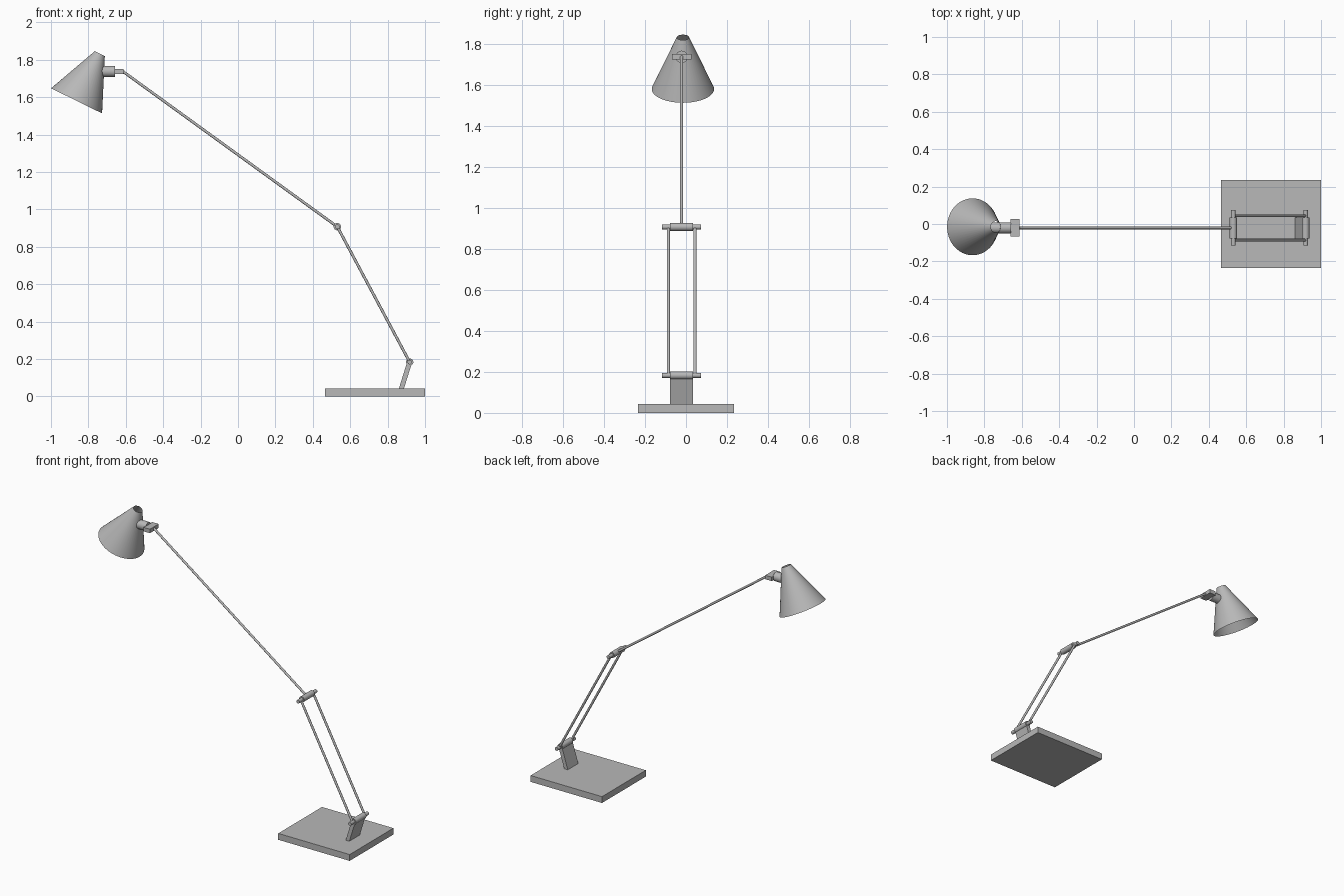
import bpy, bmesh, math
from mathutils import Vector, Matrix

if "Cube" in bpy.data.objects:
    bpy.data.objects.remove(bpy.data.objects["Cube"])

Y = -0.021                               # centre plane of the arm
LOW = Vector((0.918, Y, 0.183))          # lower hinge
ELBOW = Vector((0.531, Y, 0.907))        # elbow hinge
NECK = Vector((-0.615, Y, 1.737))        # end of the upper arm

GREY = bpy.data.materials.new("dark_grey")
GREY.diffuse_color = (0.48, 0.48, 0.48, 1)
GREY.use_nodes = True
GREY.node_tree.nodes["Principled BSDF"].inputs["Base Color"].default_value = GREY.diffuse_color


def finish(name, bm, smooth=False):
    bmesh.ops.recalc_face_normals(bm, faces=bm.faces)
    me = bpy.data.meshes.new(name)
    bm.to_mesh(me)
    bm.free()
    me.materials.append(GREY)
    ob = bpy.data.objects.new(name, me)
    bpy.context.collection.objects.link(ob)
    if smooth:
        bpy.ops.object.select_all(action='DESELECT')
        ob.select_set(True)
        bpy.context.view_layer.objects.active = ob
        bpy.ops.object.shade_smooth_by_angle(angle=math.radians(35))
    return ob


def rod(name, a, b, r1, r2=None, caps=True, sides=24):
    a, b = Vector(a), Vector(b)
    d = b - a
    m = Matrix.Translation((a + b) / 2) @ d.to_track_quat('Z', 'Y').to_matrix().to_4x4()
    bm = bmesh.new()
    bmesh.ops.create_cone(bm, cap_ends=caps, segments=sides, radius1=r1,
                          radius2=r1 if r2 is None else r2, depth=d.length, matrix=m)
    return finish(name, bm, True)


def prism(name, profile, y0, y1):
    """Extrude an xz outline along y."""
    bm = bmesh.new()
    f = bm.faces.new([bm.verts.new((x, y0, z)) for x, z in profile])
    ext = bmesh.ops.extrude_face_region(bm, geom=[f])['geom']
    bmesh.ops.translate(bm, vec=(0, y1 - y0, 0),
                        verts=[v for v in ext if isinstance(v, bmesh.types.BMVert)])
    return finish(name, bm)


def rect(x0, x1, z0, z1):
    return [(x0, z0), (x1, z0), (x1, z1), (x0, z1)]


# base slab and leaning bracket
prism("base", rect(0.465, 1.0, 0, 0.043), -0.234, 0.234)
prism("bracket", [(0.86, 0.041), (0.887, 0.041), (0.93, 0.178), (0.905, 0.186)],
      Y - 0.056, Y + 0.056)

# hinges: thick sleeve with a thinner pin through it
for label, p in (("lower", LOW), ("elbow", ELBOW)):
    for part, half, r in (("sleeve", 0.056, 0.0195), ("pin", 0.095, 0.012)):
        off = Vector((0, half, 0))
        rod(f"{label}_hinge_{part}", p - off, p + off, r)

# paired lower arms and single upper arm
for side, s in (("left", -1), ("right", 1)):
    off = Vector((0, s * 0.065, 0))
    rod(f"lower_arm_{side}", LOW + off, ELBOW + off, 0.0075, sides=16)
rod("upper_arm", ELBOW, NECK, 0.0075, sides=16)

# neck block and socket, the socket running on inside the shade
prism("neck_block", rect(-0.66, -0.612, 1.723, 1.75), Y - 0.047, Y + 0.047)
rod("neck_socket", (-0.785, Y, 1.737), (-0.657, Y, 1.737), 0.03)

# tilted conical shade, open at both ends
rod("shade", (-0.863, Y + 0.006, 1.58), (-0.739, Y + 0.006, 1.832),
    0.152, 0.03, caps=False, sides=48)
